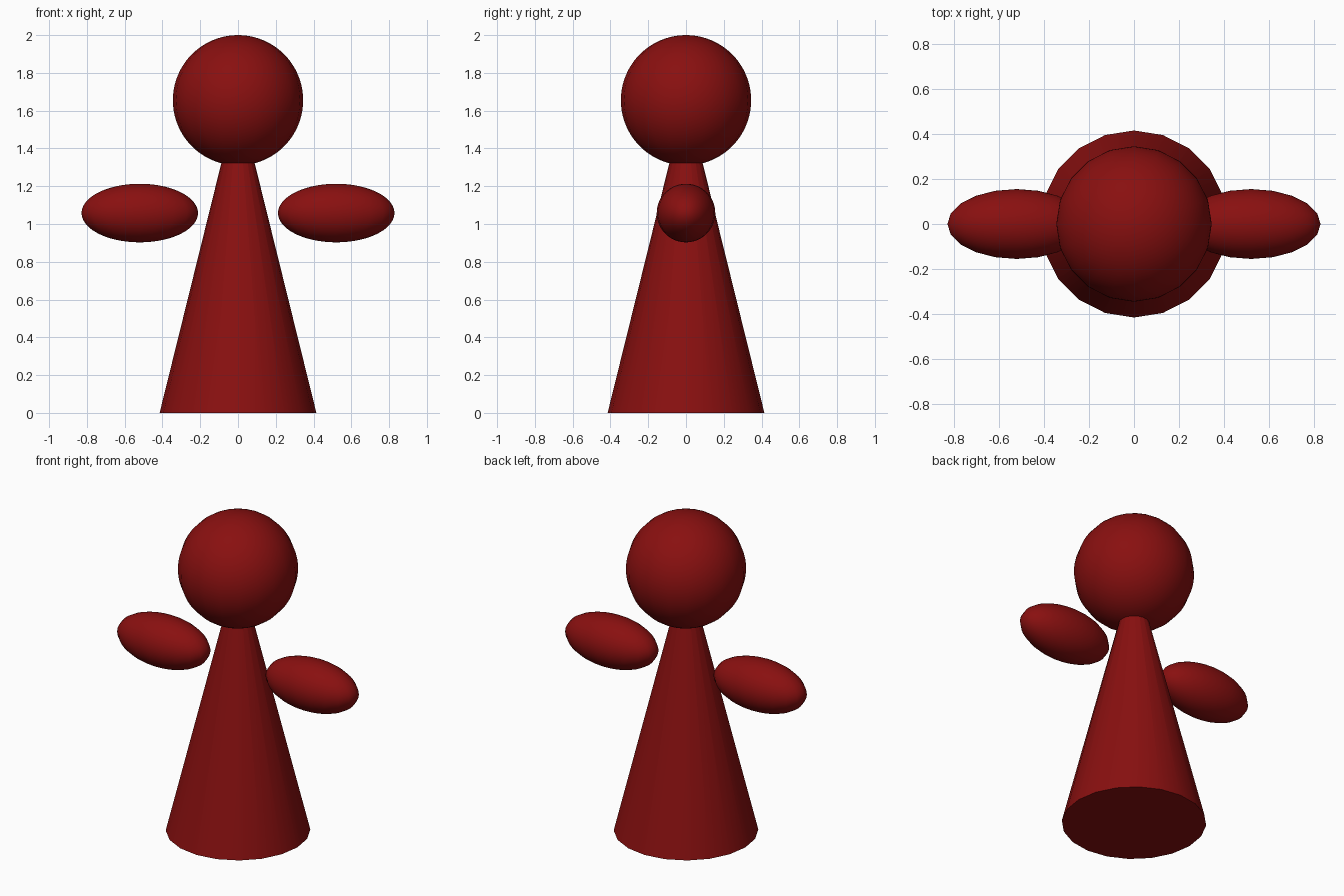
import bpy
import math

if "Cube" in bpy.data.objects:
    bpy.data.objects.remove(bpy.data.objects["Cube"])

red = bpy.data.materials.new("dark_red")
red.diffuse_color = (0.25, 0.005, 0.005, 1)
red.use_nodes = True
red.node_tree.nodes["Principled BSDF"].inputs["Base Color"].default_value = red.diffuse_color
SIDES = 20


def finish(name):
    obj = bpy.context.object
    obj.name = name
    obj.data.materials.append(red)
    bpy.ops.object.transform_apply(location=False, rotation=False, scale=True)
    bpy.ops.object.shade_smooth_by_angle(angle=math.radians(40))
    return obj


def ellipsoid(name, location, radii):
    bpy.ops.mesh.primitive_uv_sphere_add(
        segments=SIDES, ring_count=40, radius=1, location=location)
    bpy.context.object.scale = radii
    return finish(name)


# Conical body, its tip hidden inside the head
HEIGHT = 1.655
bpy.ops.mesh.primitive_cone_add(
    vertices=SIDES, radius1=0.415, radius2=0.006, depth=HEIGHT,
    location=(0, 0, HEIGHT / 2))
finish("body")

# Round head
ellipsoid("head", (0, 0, HEIGHT), (0.345, 0.345, 0.345))

# Floating arms on both sides
for side, x in (("left", -0.52), ("right", 0.52)):
    ellipsoid(side + "_arm", (x, 0, 1.058), (0.308, 0.155, 0.155))
